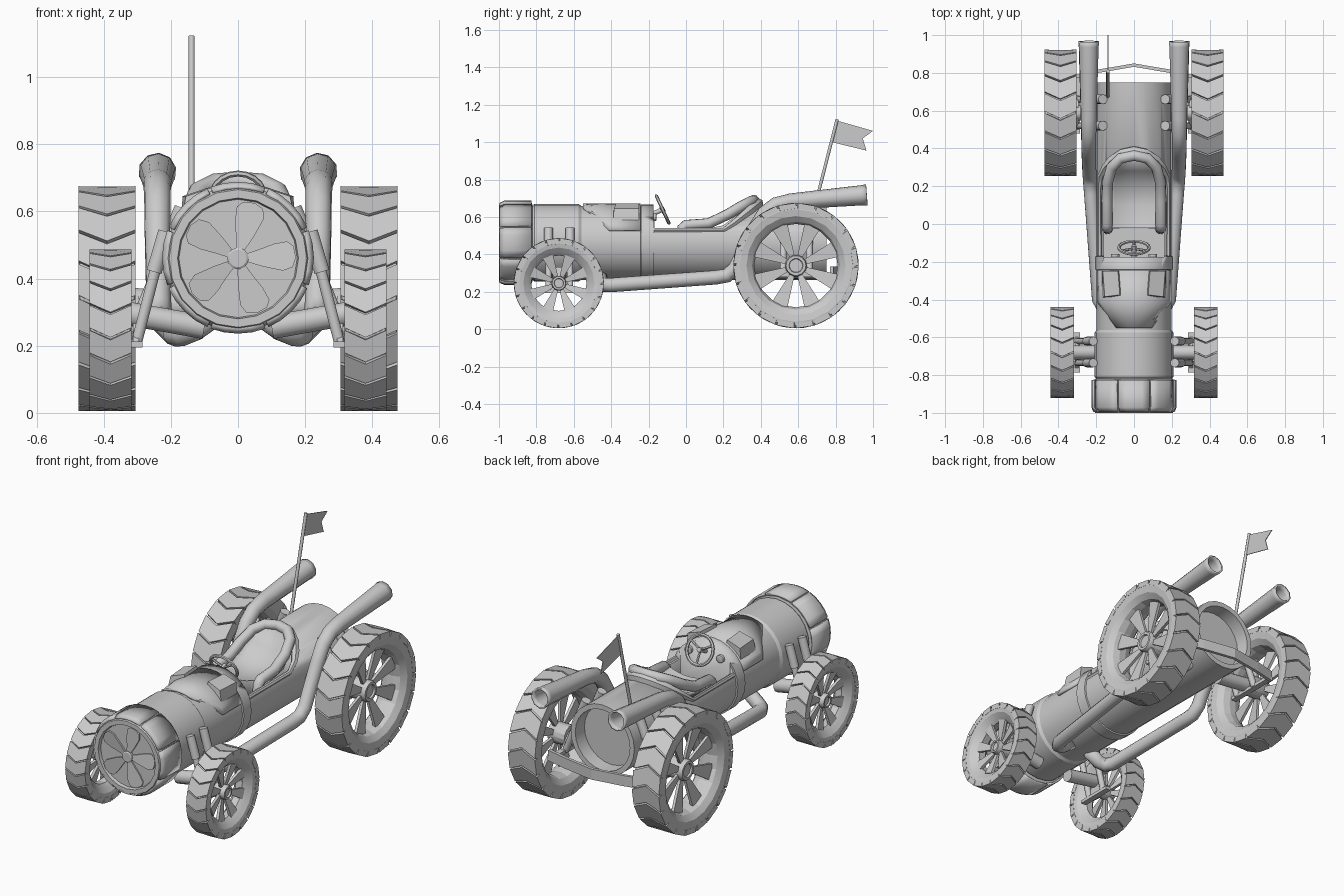
import bpy, bmesh
from math import sin, cos, pi, radians, sqrt

if "Cube" in bpy.data.objects:
    bpy.data.objects.remove(bpy.data.objects["Cube"])

CZ = 0.462  # height of the body axis


def make(name, bm, mirror=False, solid=0.0, angle=25):
    bmesh.ops.recalc_face_normals(bm, faces=bm.faces)
    me = bpy.data.meshes.new(name)
    bm.to_mesh(me)
    bm.free()
    ob = bpy.data.objects.new(name, me)
    bpy.context.collection.objects.link(ob)
    return finish(ob, mirror, solid, angle)


def finish(ob, mirror=False, solid=0.0, angle=25):
    bpy.ops.object.select_all(action='DESELECT')
    bpy.context.view_layer.objects.active = ob
    ob.select_set(True)
    if ob.type == 'CURVE':
        bpy.ops.object.convert(target='MESH')
        ob = bpy.context.object
    bpy.ops.object.shade_smooth_by_angle(angle=radians(angle))
    if solid:
        m = ob.modifiers.new("thickness", 'SOLIDIFY')
        m.thickness = abs(solid)
        m.offset = -1 if solid > 0 else 1
    if mirror:
        ob.modifiers.new("mirror", 'MIRROR')
    return ob


def prism(bm, a, b):
    va, vb = [bm.verts.new(p) for p in a], [bm.verts.new(p) for p in b]
    n = len(a)
    bm.faces.new(va[::-1])
    bm.faces.new(vb)
    for i in range(n):
        bm.faces.new((va[i], va[(i + 1) % n], vb[(i + 1) % n], vb[i]))


def box(bm, x0, x1, y0, y1, z0, z1):
    ring = [(x0, y0), (x1, y0), (x1, y1), (x0, y1)]
    prism(bm, [(x, y, z0) for x, y in ring], [(x, y, z1) for x, y in ring])


def grid(bm, rows):
    vs = [[bm.verts.new(p) for p in row] for row in rows]
    for r, s in zip(vs, vs[1:]):
        for i in range(len(r) - 1):
            bm.faces.new((r[i], r[i + 1], s[i + 1], s[i]))


def lathe(bm, prof, axis, c, n=20, loop=False):
    rings = []
    for a, r in prof:
        ring = []
        for i in range(n):
            u, v = r * cos(2 * pi * i / n), r * sin(2 * pi * i / n)
            p = (u, a, v) if axis == 'Y' else (a, u, v)
            ring.append(bm.verts.new([p[k] + c[k] for k in range(3)]))
        rings.append(ring)
    for r, s in zip(rings, rings[1:] + (rings[:1] if loop else [])):
        for i in range(n):
            bm.faces.new((r[i], r[(i + 1) % n], s[(i + 1) % n], s[i]))
    if not loop:
        bm.faces.new(rings[0])
        bm.faces.new(rings[-1])


def tube(name, pts, radii, mirror=False, solid=0.0, res=3, caps=True, cyclic=False):
    cu = bpy.data.curves.new(name, 'CURVE')
    cu.dimensions, cu.bevel_depth, cu.bevel_resolution = '3D', 1.0, res
    cu.use_fill_caps = caps
    sp = cu.splines.new('POLY')
    sp.points.add(len(pts) - 1)
    for i, p in enumerate(pts):
        sp.points[i].co = (*p, 1)
        sp.points[i].radius = radii if isinstance(radii, float) else radii[i]
    sp.use_cyclic_u = cyclic
    ob = bpy.data.objects.new(name, cu)
    bpy.context.collection.objects.link(ob)
    return finish(ob, mirror, solid, 40)


def both(half):  # path on +x, mirrored back along -x
    return half + [(-x, y, z) for x, y, z in half[-2::-1]]


def on_body(r, a, y):  # a = angle from straight up
    return (r * sin(a), y, CZ + r * cos(a))


# Main body with the cockpit cut out
bm = bmesh.new()
lathe(bm, [(-.84, .195), (-.82, .2), (-.81, .208), (-.575, .208), (-.56, .198), (-.242, .198),
           (-.24, .206), (-.172, .206), (-.17, .198), (.75, .2), (.75, .172), (.67, .17)],
      'Y', (0, 0, CZ), 24)
body = make("body", bm)
for k in range(2):
    bm = bmesh.new()
    if k == 0:
        side = [(-.168, .53), (.22, .53), (.42, .69), (.42, .9), (-.168, .9)]
        prism(bm, [(-.4, y, z) for y, z in side], [(.4, y, z) for y, z in side])
    else:
        box(bm, -.158, .158, -.175, .3, .42, .95)
    cutter = make("cockpit_cutter", bm)
    cutter.hide_render = True
    m = body.modifiers.new("cut", 'BOOLEAN')
    m.object, m.operation, m.solver = cutter, 'DIFFERENCE', 'EXACT'
    bpy.context.view_layer.objects.active = body
    bpy.ops.object.modifier_apply(modifier="cut")
    bpy.data.objects.remove(cutter)

# Padded rim around the cockpit
rim = [(.182, -.17, .53), (.182, .2, .53)]
for x in (.175, .15, .115, .06, 0):
    z = CZ + sqrt(.2 ** 2 - x * x)
    rim.append((x, .22 + (z - .53) * 1.25, z + .01))
rad = [.012, .012, .018, .022, .026, .028, .03]
tube("cockpit_rim", both(rim), rad + rad[-2::-1], res=1)

# Front drum with panels, fan disc and blades
bm = bmesh.new()
lathe(bm, [(-.82, .2), (-.825, .215), (-.975, .218), (-1, .205), (-1, .18), (-.982, .176)],
      'Y', (0, 0, .46), 20)
make("front_drum", bm)
bm = bmesh.new()
for i in range(8):
    angs = [2 * pi * (i + .03 + .94 * j / 4) / 8 + pi / 8 for j in range(5)]
    grid(bm, [[on_body(r, a, y) for a in angs] for y, r in ((-.826, .226), (-.97, .226), (-.996, .214))])
make("drum_panels", bm, solid=.012)
bm = bmesh.new()
petal = [(.025, -.012), (.07, -.03), (.13, -.048), (.16, -.04), (.172, -.012),
         (.168, .022), (.15, .038), (.11, .034), (.06, .02), (.025, .012)]
for i in range(5):
    t = radians(5 + 72 * i)
    f = [(u * cos(t) - v * sin(t), v, .46 + u * sin(t) + v * cos(t)) for u, v in petal]
    prism(bm, [(x, -.993 + .12 * v, z) for x, v, z in f], [(x, -.983 + .12 * v, z) for x, v, z in f])
lathe(bm, [(-.98, .032), (-.996, .032), (-1, .026)], 'Y', (0, 0, .46), 14)
make("fan", bm)

# Hood cover and vents
bm = bmesh.new()
grid(bm, [[on_body(.209, radians(h * j / 6), y) for j in range(-6, 7)]
          for y, h in ((-.55, 27), (-.41, 71), (-.243, 71))])
make("hood_cover", bm, solid=.014)
bm = bmesh.new()
prism(bm, [(.06, -.39, .6), (.17, -.39, .57), (.17, -.25, .57), (.06, -.25, .6)],
      [(.075, -.375, .672), (.155, -.385, .645), (.165, -.25, .645), (.085, -.25, .672)])
make("hood_vent", bm, mirror=True)

# Seat and bolster
bm = bmesh.new()
seat = [(-.025, .42, .13), (-.02, .53, .13), (.1, .505, .135), (.2, .525, .135), (.28, .59, .12), (.35, .685, .06)]
grid(bm, [[(u / 4 * w, y, z + .03 * (u / 4) ** 2) for u in range(-4, 5)] for y, z, w in seat])
make("seat", bm, solid=-.02, angle=50)
tube("seat_bolster", both([(.14, -.025, .44), (.143, -.02, .54), (.143, .0, .557), (.143, .12, .565), (.14, .22, .612),
                           (.118, .3, .66), (.07, .348, .684), (0, .362, .69)]), .029)

# Steering wheel, column and dials
wheel_pt = lambda r, t: (r * cos(t), -.125 - .42 * r * sin(t), .64 + .91 * r * sin(t))
tube("steering_wheel", [wheel_pt(.08, 2 * pi * i / 20) for i in range(20)], .009, res=1, caps=False, cyclic=True)
for k in range(3):
    tube("steering_spoke", [(0, -.13, .638), wheel_pt(.08, radians(30 + 120 * k))], .007, res=1)
tube("steering_column", [(0, -.115, .645), (0, -.2, .606)], .013)
bm = bmesh.new()
lathe(bm, [(-.18, .022), (-.16, .022), (-.158, .017)], 'Y', (.1, 0, .6), 12)
make("dash_dial", bm, mirror=True)

# Exhaust pipes
tube("exhaust_pipe", [(.06, -.46, .3), (.13, -.455, .25), (.165, -.44, .236), (.187, -.4, .236), (.228, .16, .277),
                      (.233, .22, .287), (.236, .262, .325), (.24, .37, .54), (.24, .42, .62), (.24, .48, .665),
                      (.24, .56, .683), (.24, .94, .716), (.24, .966, .718)],
     [.038] * 7 + [.039, .04, .041, .043, .054, .057], mirror=True, solid=.01, caps=False)


# Wheels: tyre, chevron tread, dished blades, hub
def wheel(name, cx, cy, R, w, hole, n):
    c, h = (cx, cy, R + .005), w / 2
    bm = bmesh.new()
    half = [(h - .004, R - .014), (h, R * .9), (h - .006, hole + .03), (h - .02, hole + .012), (h - .03, hole), (.02, hole - .012)]
    lathe(bm, half + [(-a, r) for a, r in half[::-1]], 'X', c, n, loop=True)
    make(name + "_tyre", bm, mirror=True, angle=15)
    bm = bmesh.new()
    pitch = 2 * pi / n
    for i in range(n):
        for s in (-1, 1):
            quad = [(0, .38), (s * h, 0), (s * h, .9), (0, 1.28)]
            prism(bm, *[[(cx + a, cy + r * cos((i + t) * pitch), c[2] + r * sin((i + t) * pitch))
                         for a, t in quad] for r in (R - .03, R)])
    make(name + "_tread", bm, mirror=True, angle=15)
    bm = bmesh.new()
    for i in range(8):
        t = 2 * pi * (i + .5) / 8
        shape = [(.03, -.3, 0), (.03, .3, 0), (hole - .004, .19, .025), (hole - .004, -.19, .025)]
        prism(bm, *[[(cx + a + d, cy + r * cos(t + o), c[2] + r * sin(t + o)) for r, o, a in shape]
                    for d in (-.008, .008)])
    make(name + "_blades", bm, mirror=True)
    bm = bmesh.new()
    k = hole * .25
    lathe(bm, [(-h * .9, k), (.02, k), (.035, k * .9), (.035, k * .65), (.025, k * .6)], 'X', c, 14)
    make(name + "_hub", bm, mirror=True)


wheel("rear_wheel", .39, .588, .335, .17, .235, 20)
wheel("front_wheel", .38, -.68, .241, .125, .16, 20)

# Axles and suspension struts
tube("front_axle", [(.1, -.68, .255), (.34, -.68, .298)], .037, mirror=True)
tube("rear_axle", [(.1, .588, .31), (.34, .588, .338)], .04, mirror=True)
for y in (-.735, -.62):
    tube("front_strut", [(.215, y, .54), (.25, y, .42)], .024, mirror=True)
    tube("front_strut_rod", [(.235, y, .47), (.303, y, .205)], .017, mirror=True)
for y in (.52, .66):
    tube("rear_strut", [(.165, y, .61), (.21, y, .5)], .026, mirror=True)
    tube("rear_strut_rod", [(.19, y, .55), (.295, y, .29)], .018, mirror=True)
bm = bmesh.new()
box(bm, .285, .318, -.785, -.575, .194, .212)
box(bm, .285, .318, .48, .79, .28, .3)
for tri in ([(-.765, .21), (-.595, .21), (-.66, .27), (-.7, .27)], [(.5, .3), (.68, .3), (.62, .36), (.56, .36)]):
    prism(bm, [(.295, y, z) for y, z in tri], [(.312, y, z) for y, z in tri])
make("suspension_plate", bm, mirror=True)

# Rear cross bar
bm = bmesh.new()
bar = both([(.315, .77, 0), (.19, .8, 0), (0, .832, 0)])
for p, q in zip(bar, bar[1:]):
    prism(bm, *[[(x, y + d, z) for d, z in ((0, .275), (.018, .275), (.018, .335), (0, .335))] for x, y, _ in (p, q)])
make("rear_cross_bar", bm)

# Flag on its pole
tube("flag_pole", [(-.138, .675, .6), (-.138, .808, 1.122)], .009)
bm = bmesh.new()
flag = [(.808, 1.115), (1.0, 1.06), (.945, 1.02), (.965, .955), (.78, 1.0)]
prism(bm, [(-.14, y, z) for y, z in flag], [(-.136, y, z) for y, z in flag])
make("flag", bm)
